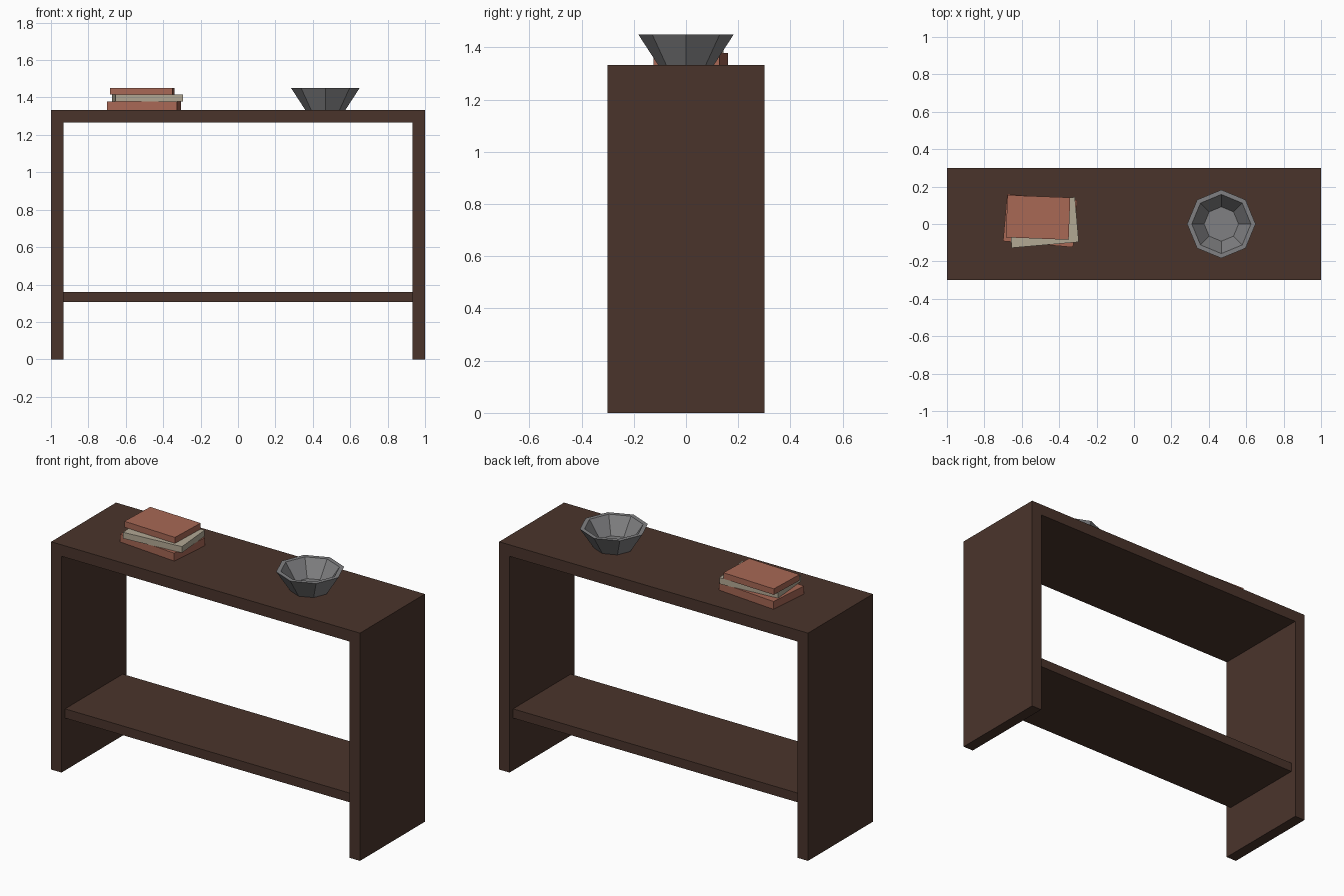
import bpy, bmesh, math

if "Cube" in bpy.data.objects:
    bpy.data.objects.remove(bpy.data.objects["Cube"])


def material(name, rgb):
    """Flat material from 0-255 sRGB values."""
    def lin(c):
        c /= 255
        return c / 12.92 if c <= 0.04045 else ((c + 0.055) / 1.055) ** 2.4
    m = bpy.data.materials.new(name)
    m.diffuse_color = (*[lin(c) for c in rgb], 1)
    m.use_nodes = True
    m.node_tree.nodes["Principled BSDF"].inputs["Base Color"].default_value = m.diffuse_color
    return m


WOOD = material("dark wood", (74, 52, 43))
RED = material("terracotta cover", (168, 104, 85))
CREAM = material("cream cover", (178, 168, 148))
GREY = material("grey ceramic", (128, 128, 130))


def add_object(name, bm, mat):
    bmesh.ops.recalc_face_normals(bm, faces=bm.faces)
    me = bpy.data.meshes.new(name)
    bm.to_mesh(me)
    bm.free()
    me.materials.append(mat)
    ob = bpy.data.objects.new(name, me)
    bpy.context.collection.objects.link(ob)
    return ob


def box(name, center, size, mat, turn=0):
    bm = bmesh.new()
    bmesh.ops.create_cube(bm, size=1)
    bmesh.ops.scale(bm, vec=size, verts=bm.verts)
    ob = add_object(name, bm, mat)
    ob.location = center
    ob.rotation_euler.z = math.radians(turn)
    return ob


# Console table: top, two side panels, inset lower shelf
H, T = 1.333, 0.067
box("table_top", (0, 0, H - T / 2), (2, 0.6, T), WOOD)
for side, name in ((-1, "left_panel"), (1, "right_panel")):
    box(name, (side * (1 - T / 2), 0, (H - T) / 2), (T, 0.6, H - T), WOOD)
box("lower_shelf", (0, 0, 0.333), (2 - 2 * T, 0.533, 0.054), WOOD)

# Stack of three slightly turned books: x, y, width, depth, thickness, turn
z = H
books = (("bottom_book", -0.502, 0.018, 0.376, 0.253, 0.046, -5, RED),
         ("middle_book", -0.485, 0.008, 0.360, 0.241, 0.036, 5, CREAM),
         ("top_book", -0.513, 0.035, 0.336, 0.226, 0.035, -2.2, RED))
for name, x, y, w, d, t, turn, mat in books:
    box(name, (x, y, z + t / 2), (w, d, t), mat, turn)
    z += t

# Eight-sided bowl: outer wall, flat rim, inner wall and floor
profile = [(0.107, 0), (0.183, 0.117), (0.158, 0.117), (0.092, 0.02)]
bm = bmesh.new()
rings = [[bm.verts.new((r * math.cos(i * math.pi / 4), r * math.sin(i * math.pi / 4), h))
          for i in range(8)] for r, h in profile]
for a, b in zip(rings, rings[1:]):
    for i in range(8):
        j = (i + 1) % 8
        bm.faces.new((a[i], a[j], b[j], b[i]))
bm.faces.new(rings[0][::-1])
bm.faces.new(rings[-1])
add_object("bowl", bm, GREY).location = (0.467, 0, H)
